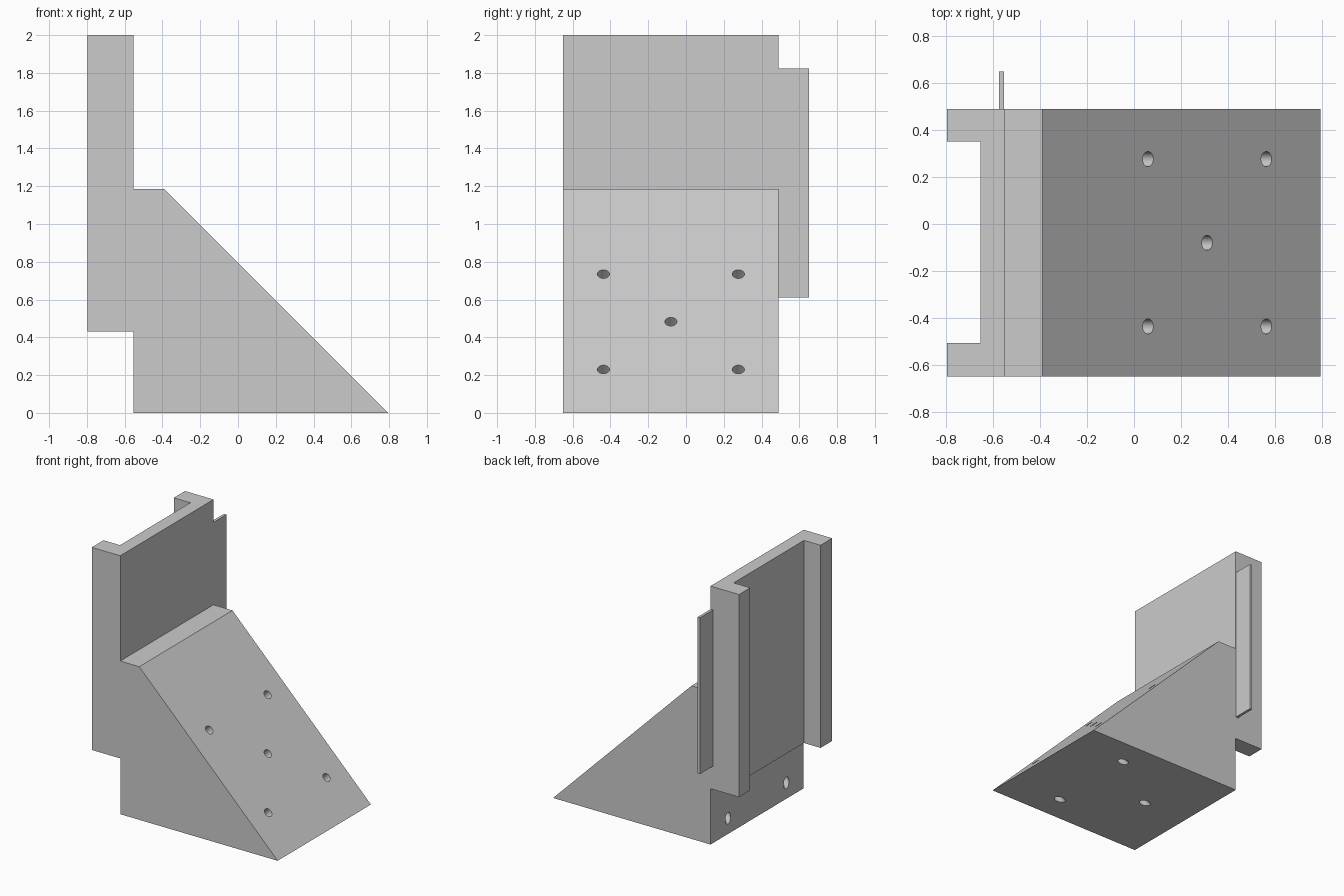
import bpy, bmesh, math
from mathutils import Matrix, Vector

if "Cube" in bpy.data.objects:
    bpy.data.objects.remove(bpy.data.objects["Cube"])


def make_object(name, bm):
    bmesh.ops.recalc_face_normals(bm, faces=bm.faces[:])
    mesh = bpy.data.meshes.new(name)
    bm.to_mesh(mesh)
    bm.free()
    ob = bpy.data.objects.new(name, mesh)
    bpy.context.collection.objects.link(ob)
    return ob


def box(name, lo, hi):
    lo, hi = Vector(lo), Vector(hi)
    bm = bmesh.new()
    bmesh.ops.create_cube(bm, size=1, matrix=Matrix.Translation((lo + hi) / 2)
                          @ Matrix.Diagonal((*(hi - lo), 1)))
    return make_object(name, bm)


def cut(target, cutter):
    cutter.hide_render = True
    cutter.hide_set(True)
    mod = target.modifiers.new("cut_" + cutter.name, 'BOOLEAN')
    mod.operation = 'DIFFERENCE'
    mod.solver = 'EXACT'
    mod.object = cutter
    bpy.context.view_layer.objects.active = target
    bpy.ops.object.modifier_apply(modifier=mod.name)
    bpy.data.objects.remove(cutter)


# wedge body with upright back plate, extruded across y
Y0, Y1 = -0.65, 0.49
profile = [(-0.797, 2), (-0.553, 2), (-0.553, 1.185), (-0.39, 1.185),
           (0.795, 0), (-0.553, 0), (-0.553, 0.432), (-0.797, 0.432)]
bm = bmesh.new()
face = bm.faces.new([bm.verts.new((x, Y0, z)) for x, z in profile])
ext = bmesh.ops.extrude_face_region(bm, geom=[face])
bmesh.ops.translate(bm, vec=(0, Y1 - Y0, 0),
                    verts=[v for v in ext["geom"] if isinstance(v, bmesh.types.BMVert)])
body = make_object("wedge_bracket", bm)

# open channel down the back of the upright
cut(body, box("channel_cutter", (-1, -0.507, 0.3), (-0.655, 0.353, 2.2)))

# five through holes, square to the slope
bm = bmesh.new()
axis = Vector((1, 0, 1)).normalized()
for y, z in [(-0.437, 0.735), (0.277, 0.735), (-0.08, 0.483),
             (-0.437, 0.23), (0.277, 0.23)]:
    centre = Vector((0.795 - z, y, z)) - axis * 0.8
    bmesh.ops.create_cone(bm, cap_ends=True, segments=32, radius1=0.032,
                          radius2=0.032, depth=2,
                          matrix=Matrix.Translation(centre)
                          @ Matrix.Rotation(math.pi / 4, 4, 'Y'))
cut(body, make_object("hole_cutter", bm))

# thin fin on the side of the upright
box("side_fin", (-0.575, Y1, 0.612), (-0.554, 0.65, 1.822))

# smooth hole walls, keep hard edges
bpy.ops.object.select_all(action='DESELECT')
body.select_set(True)
bpy.context.view_layer.objects.active = body
bpy.ops.object.shade_smooth_by_angle(angle=math.radians(30))
